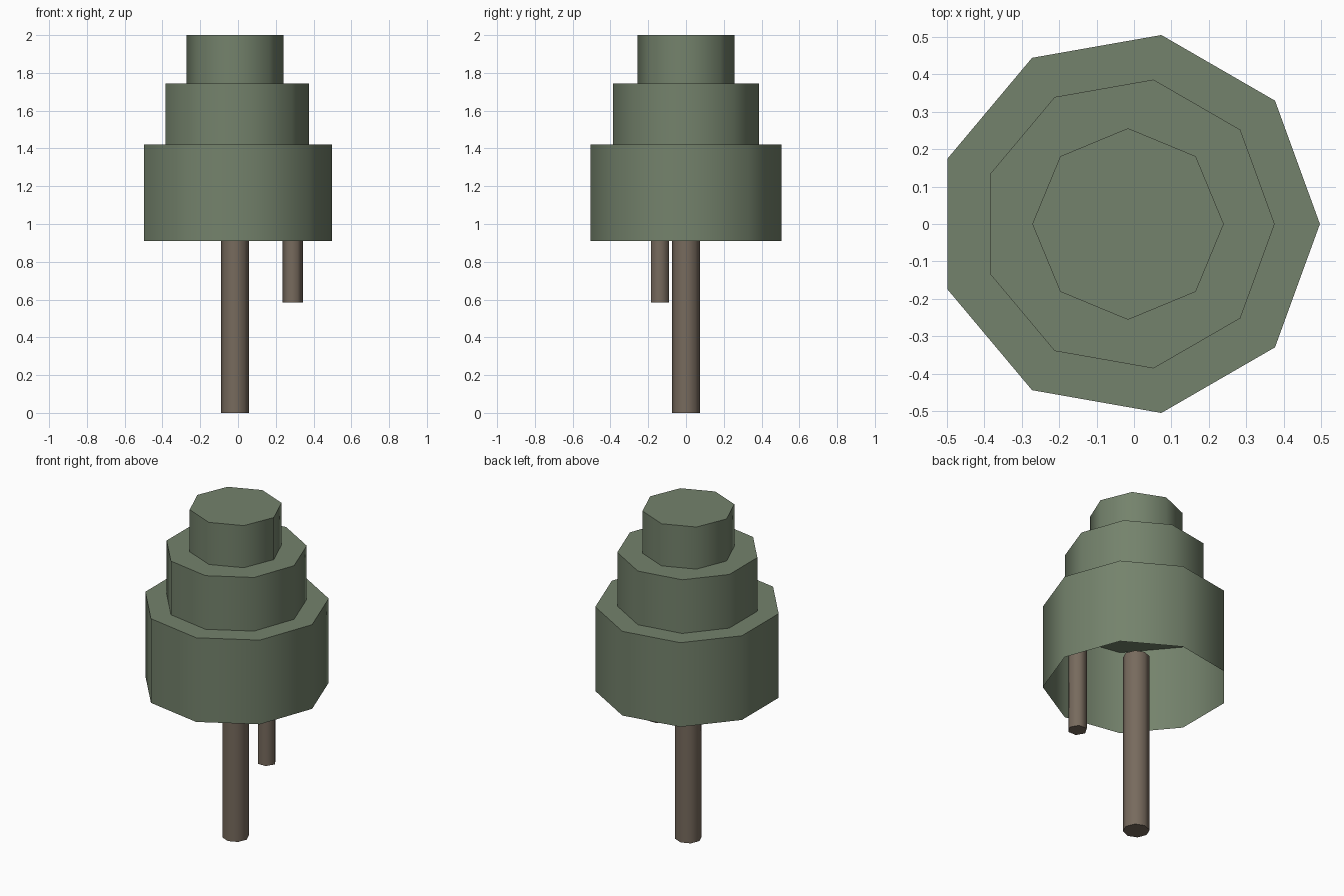
import bpy, bmesh, math

if "Cube" in bpy.data.objects:
    bpy.data.objects.remove(bpy.data.objects["Cube"])


def material(name, color):
    m = bpy.data.materials.new(name)
    m.diffuse_color = (*color, 1.0)
    m.use_nodes = True
    m.node_tree.nodes["Principled BSDF"].inputs["Base Color"].default_value = m.diffuse_color
    return m


leaf_green = material("leaf_green", (0.175, 0.225, 0.150))
bark_brown = material("bark_brown", (0.185, 0.145, 0.110))


def prism(name, sides, radius, x, y, z0, z1, mat, open_bottom=False):
    """Upright prism with one corner pointing to +x."""
    bm = bmesh.new()
    rings = []
    for z in (z0, z1):
        ring = []
        for i in range(sides):
            a = 2 * math.pi * i / sides
            ring.append(bm.verts.new((x + radius * math.cos(a),
                                      y + radius * math.sin(a), z)))
        rings.append(ring)
    low, high = rings
    for i in range(sides):
        j = (i + 1) % sides
        bm.faces.new((low[i], low[j], high[j], high[i]))
    bm.faces.new(high)
    if not open_bottom:
        bm.faces.new(low[::-1])
    mesh = bpy.data.meshes.new(name)
    bm.to_mesh(mesh)
    bm.free()
    mesh.materials.append(mat)
    ob = bpy.data.objects.new(name, mesh)
    bpy.context.collection.objects.link(ob)
    # Rounded sides, crisp rims
    bpy.ops.object.select_all(action='DESELECT')
    ob.select_set(True)
    bpy.context.view_layer.objects.active = ob
    bpy.ops.object.shade_smooth_by_angle(angle=math.radians(65))
    return ob


CX = -0.016

# Trunk and the short hanging branch, both ending inside the hollow foliage
prism("trunk", 8, 0.074, CX, 0, 0.0, 1.10, bark_brown)
prism("branch", 6, 0.054, 0.289, -0.138, 0.585, 1.10, bark_brown)

# Three foliage tiers, open underneath
prism("lower_foliage", 9, 0.513, CX, 0, 0.91, 1.42, leaf_green, True)
prism("middle_foliage", 9, 0.392, CX, 0, 1.42, 1.745, leaf_green, True)
prism("top_foliage", 8, 0.256, CX, 0, 1.745, 2.0, leaf_green, True)
